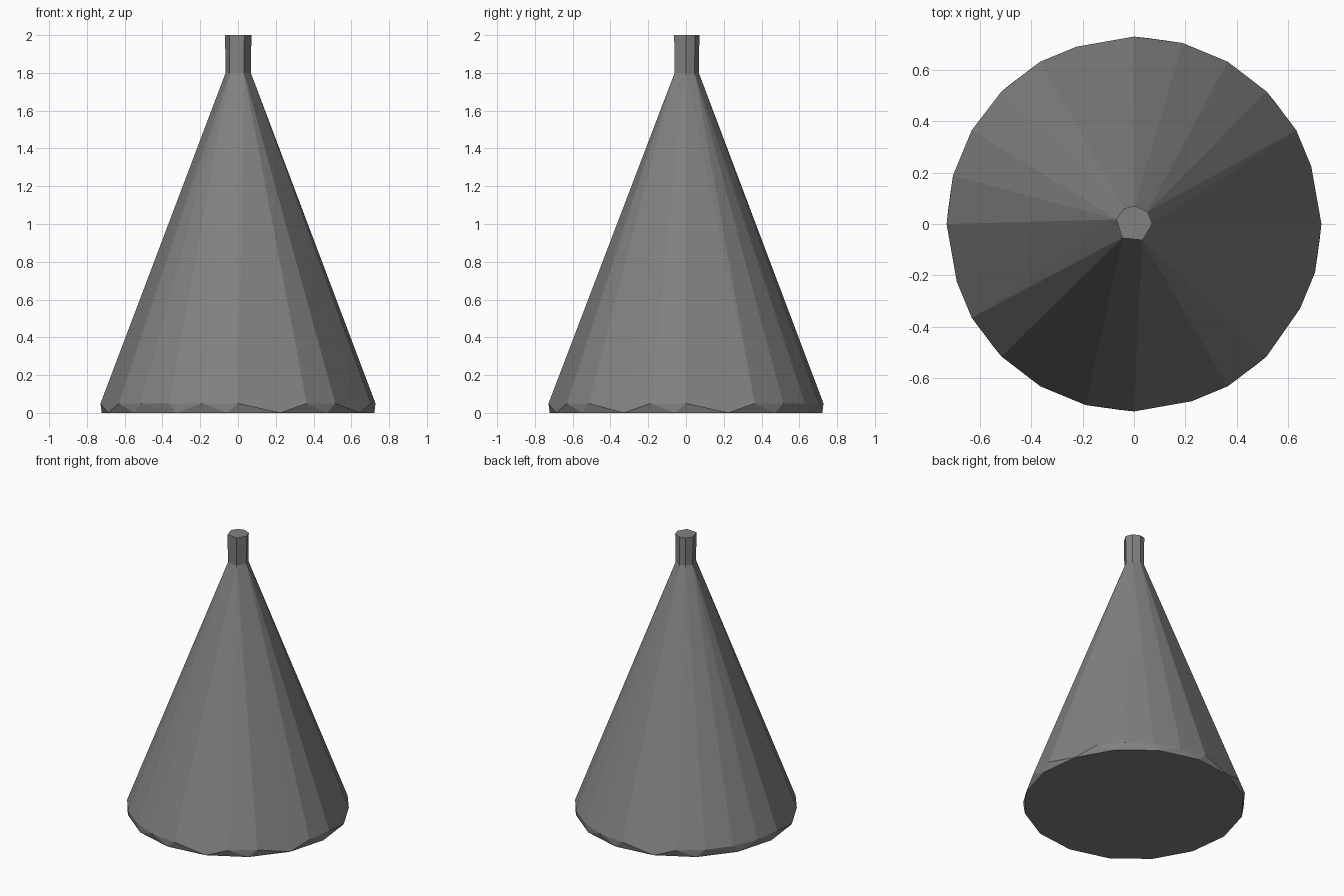
import bpy, bmesh, math

if "Cube" in bpy.data.objects:
    bpy.data.objects.remove(bpy.data.objects["Cube"])

mat = bpy.data.materials.new("mid grey")
mat.diffuse_color = (0.22, 0.22, 0.22, 1)
mat.use_nodes = True
mat.node_tree.nodes["Principled BSDF"].inputs["Base Color"].default_value = mat.diffuse_color


def ring(bm, angles, r, z):
    return [bm.verts.new((r * math.cos(math.radians(a)), r * math.sin(math.radians(a)), z))
            for a in angles]


def finish(bm, name):
    bmesh.ops.recalc_face_normals(bm, faces=bm.faces)
    me = bpy.data.meshes.new(name)
    bm.to_mesh(me)
    bm.free()
    me.materials.append(mat)
    ob = bpy.data.objects.new(name, me)
    bpy.context.collection.objects.link(ob)
    return ob


NECK = [88, 42, 0, 298, 230, 165, 122]   # uneven seven-sided neck
SKIPPED = {15, 105, 195, 285, 330}       # rim corners replaced by base corners
R, RIM_Z, NECK_Z = 0.728, 0.05, 1.8

# flared cone: sixteen-sided base, coarse rim and neck joined by a hull
bm = bmesh.new()
ring(bm, [18 + 22.5 * k for k in range(16)], 0.724, 0)
ring(bm, [a for a in range(0, 360, 15) if a not in SKIPPED], R, RIM_Z)
ring(bm, NECK, 0.068, NECK_Z)
bmesh.ops.convex_hull(bm, input=bm.verts)
# open the top where the neck continues
cap = [f for f in bm.faces if all(v.co.z > NECK_Z - 0.01 for v in f.verts)]
bmesh.ops.delete(bm, geom=cap, context='FACES')
bmesh.ops.dissolve_limit(bm, angle_limit=math.radians(0.5), verts=bm.verts, edges=bm.edges)
finish(bm, "cone_body")

# straight neck with a flat top
bm = bmesh.new()
low = ring(bm, NECK, 0.068, NECK_Z)
high = ring(bm, NECK, 0.071, 2.0)
n = len(NECK)
for i in range(n):
    j = (i + 1) % n
    bm.faces.new((low[i], low[j], high[j], high[i]))
bm.faces.new(high)
finish(bm, "neck")
